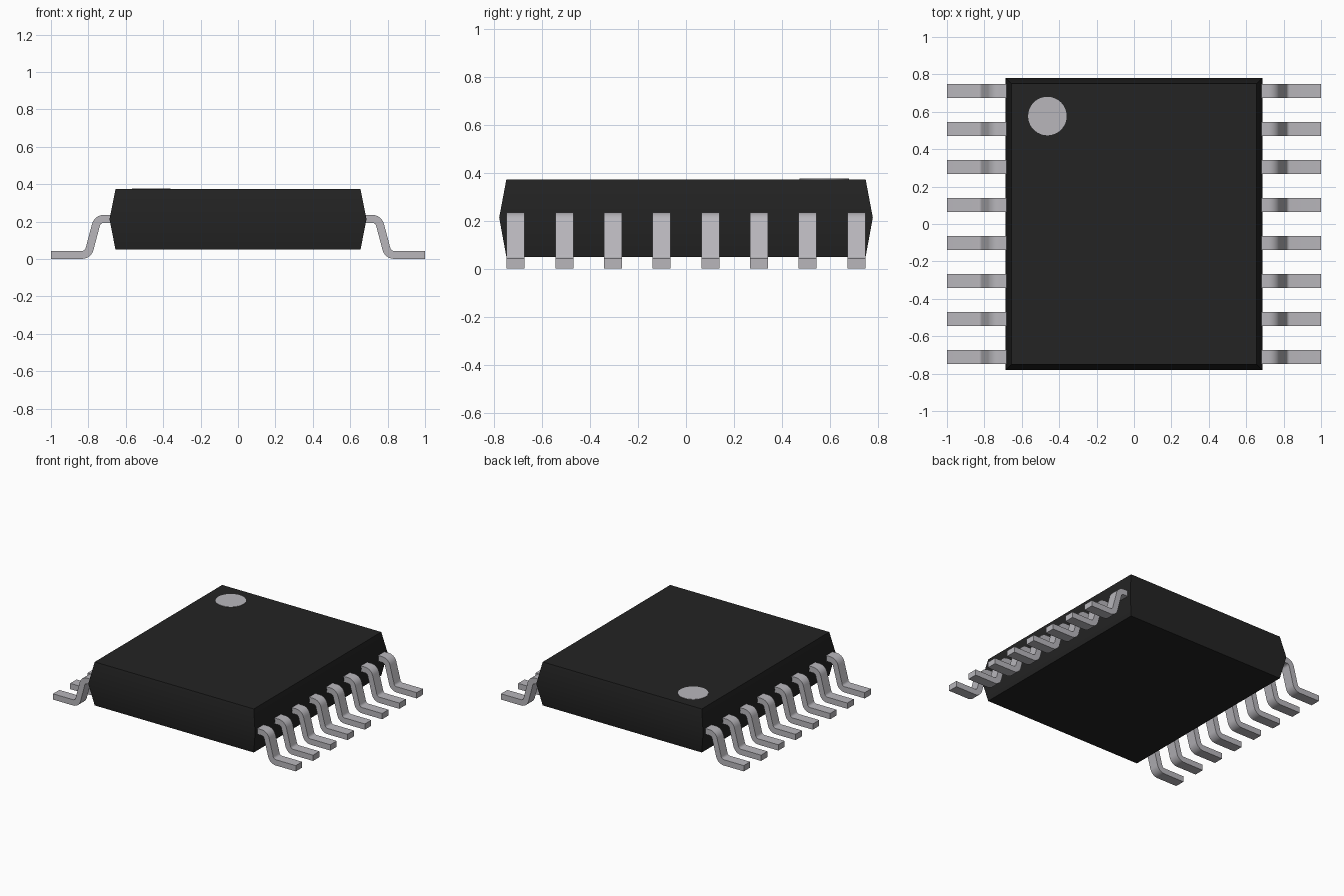
import bpy, bmesh, math
from mathutils import Vector

if "Cube" in bpy.data.objects:
    bpy.data.objects.remove(bpy.data.objects["Cube"])


def material(name, rgb):
    m = bpy.data.materials.new(name)
    m.diffuse_color = (*rgb, 1)
    m.use_nodes = True
    m.node_tree.nodes["Principled BSDF"].inputs["Base Color"].default_value = m.diffuse_color
    return m


BLACK = material("black plastic", (0.017, 0.017, 0.017))
METAL = material("light metal grey", (0.48, 0.47, 0.50))


def finish(name, bm, mat):
    bmesh.ops.recalc_face_normals(bm, faces=bm.faces[:])
    mesh = bpy.data.meshes.new(name)
    bm.to_mesh(mesh)
    bm.free()
    mesh.materials.append(mat)
    for p in mesh.polygons:
        p.use_smooth = True
    mesh.set_sharp_from_angle(angle=math.radians(30))
    ob = bpy.data.objects.new(name, mesh)
    bpy.context.collection.objects.link(ob)
    return ob


# Package body: three stacked rectangles, widest at the lead plane
bm = bmesh.new()
rings = []
for hx, hy, z in ((0.655, 0.750, 0.05), (0.687, 0.78, 0.214), (0.655, 0.750, 0.374)):
    rings.append([bm.verts.new((sx * hx, sy * hy, z))
                  for sx, sy in ((-1, -1), (1, -1), (1, 1), (-1, 1))])
for low, high in zip(rings, rings[1:]):
    for i in range(4):
        j = (i + 1) % 4
        bm.faces.new((low[i], low[j], high[j], high[i]))
bm.faces.new(rings[0])
bm.faces.new(rings[-1])
finish("package_body", bm, BLACK)

# Pin-one marker: thin disc on the top face
bm = bmesh.new()
bmesh.ops.create_cone(bm, cap_ends=True, segments=48, radius1=0.103, radius2=0.103, depth=0.004)
bmesh.ops.translate(bm, verts=bm.verts[:], vec=(-0.463, 0.577, 0.3745))
finish("pin_one_marker", bm, METAL)


# Lead profile: a thick strip following a centre line with rounded bends
def lead_profile(path, radius, half, steps=6):
    pts = [Vector(p) for p in path]
    left, right = [], []

    def add(p, n):
        left.append(p + n * half)
        right.append(p - n * half)

    def normal(a, b):
        d = (b - a).normalized()
        return Vector((-d.y, d.x))

    add(pts[0], normal(pts[0], pts[1]))
    for a, b, c in zip(pts, pts[1:], pts[2:]):
        n1, n2 = normal(a, b), normal(b, c)
        side = 1 if (b - a).x * (c - b).y - (b - a).y * (c - b).x > 0 else -1
        turn = n1.angle(n2)
        cut = radius * math.tan(turn / 2)
        centre = b - (b - a).normalized() * cut + n1 * side * radius
        for i in range(steps + 1):
            t = side * turn * i / steps
            n = Vector((n1.x * math.cos(t) - n1.y * math.sin(t),
                        n1.x * math.sin(t) + n1.y * math.cos(t)))
            add(centre - n * side * radius, n)
    add(pts[-1], normal(pts[-2], pts[-1]))
    return left, right


LEFT, RIGHT = lead_profile(
    ((0.67, 0.2145), (0.751, 0.2145), (0.802, 0.0225), (1.0, 0.0225)), 0.042, 0.0215)


# Gull-wing lead: the profile extruded along y
def lead(name, side, y, width=0.075):
    bm = bmesh.new()
    rows = []
    for l, r in zip(LEFT, RIGHT):
        rows.append([bm.verts.new((side * p.x, y + s * width / 2, max(p.y, 0)))
                     for p, s in ((l, -1), (l, 1), (r, 1), (r, -1))])
    for a, b in zip(rows, rows[1:]):
        for i in range(4):
            j = (i + 1) % 4
            bm.faces.new((a[i], a[j], b[j], b[i]))
    bm.faces.new(rows[0])
    bm.faces.new(rows[-1])
    finish(name, bm, METAL)


for i in range(8):
    y = -0.711 + i * 1.422 / 7
    lead(f"right_lead_{i + 1}", 1, y)
    lead(f"left_lead_{i + 1}", -1, y)
